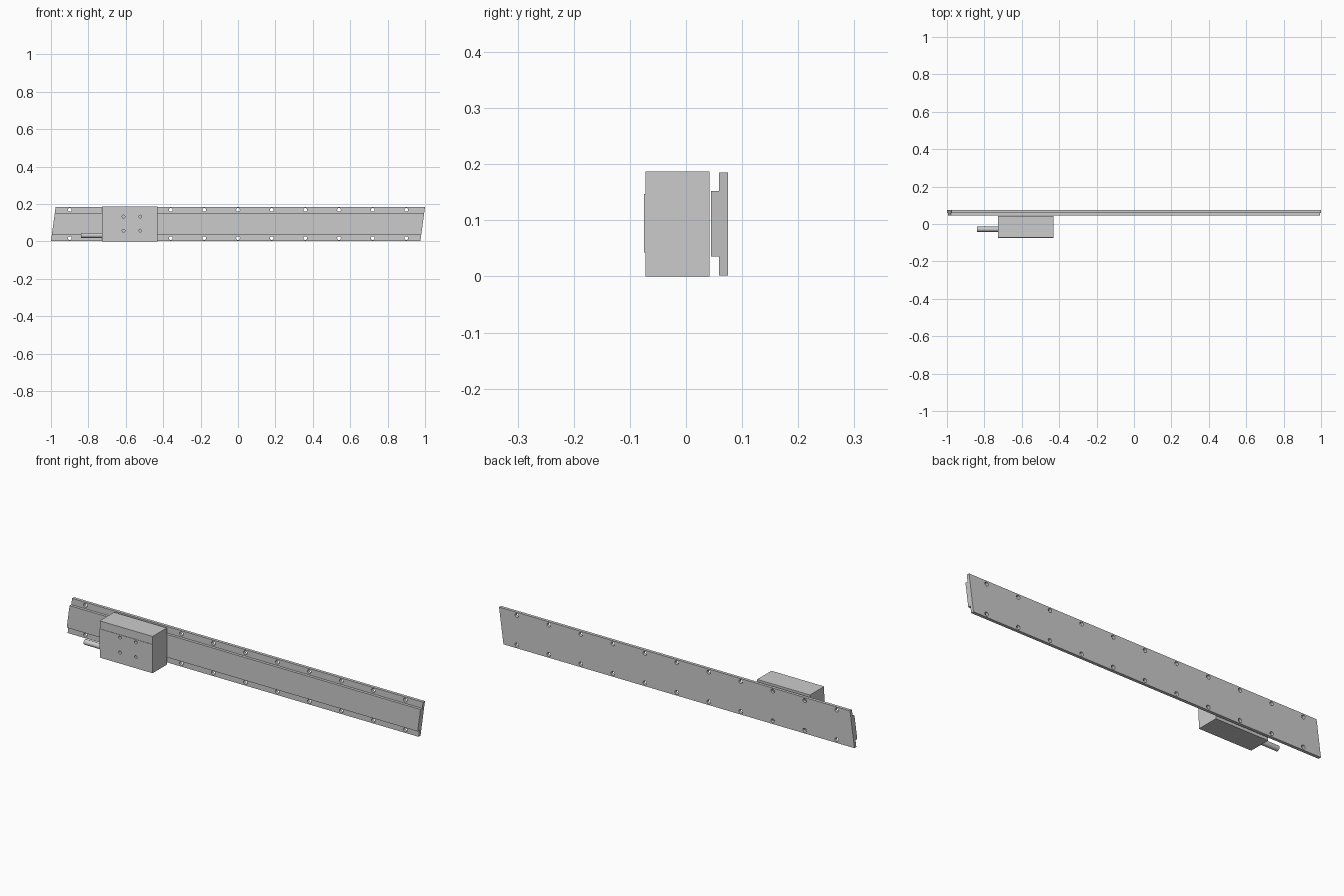
import bpy, bmesh
from math import radians
from mathutils import Matrix, Vector

if "Cube" in bpy.data.objects:
    bpy.data.objects.remove(bpy.data.objects["Cube"])


def make_object(name, bm):
    bmesh.ops.recalc_face_normals(bm, faces=bm.faces)
    mesh = bpy.data.meshes.new(name)
    bm.to_mesh(mesh)
    bm.free()
    obj = bpy.data.objects.new(name, mesh)
    bpy.context.collection.objects.link(obj)
    return obj


def prism(name, points, offset):
    """Extrude a closed outline by an offset vector."""
    bm = bmesh.new()
    face = bm.faces.new([bm.verts.new(p) for p in points])
    ext = bmesh.ops.extrude_face_region(bm, geom=[face])
    moved = [v for v in ext["geom"] if isinstance(v, bmesh.types.BMVert)]
    bmesh.ops.translate(bm, verts=moved, vec=Vector(offset))
    return make_object(name, bm)


def cylinders(name, centres, radius, depth, axis, sides=24):
    rot = Matrix.Rotation(radians(90), 4, axis)
    bm = bmesh.new()
    for c in centres:
        bmesh.ops.create_cone(bm, cap_ends=True, segments=sides, radius1=radius,
                              radius2=radius, depth=depth,
                              matrix=Matrix.Translation(c) @ rot)
    return make_object(name, bm)


def select_only(obj):
    bpy.ops.object.select_all(action='DESELECT')
    obj.select_set(True)
    bpy.context.view_layer.objects.active = obj


def cut(obj, cutter):
    mod = obj.modifiers.new("holes", 'BOOLEAN')
    mod.operation = 'DIFFERENCE'
    mod.solver = 'EXACT'
    mod.object = cutter
    select_only(obj)
    bpy.ops.object.modifier_apply(modifier=mod.name)
    bpy.data.objects.remove(cutter)
    bpy.ops.object.shade_smooth_by_angle(angle=radians(30))


Z0, Z1, SKEW = 0.002, 0.185, 0.025


def skewed_slab(name, y0, y1, z0, z1):
    """Slab whose ends lean along the shared slant of the track."""
    lean = lambda z: SKEW * (z - Z0) / (Z1 - Z0)
    a, b = lean(z0), lean(z1)
    pts = [(-1 + a, y0, z0), (1 - SKEW + a, y0, z0),
           (1 - SKEW + b, y0, z1), (-1 + b, y0, z1)]
    return prism(name, pts, (0, y1 - y0, 0))


# Track: slanted back plate with two rows of mounting holes
plate = skewed_slab("track_plate", 0.059, 0.0745, Z0, Z1)
cut(plate, cylinders("plate_cutter",
                     [(-0.9 + 0.18 * i, 0.067, z) for i in range(11) for z in (0.018, 0.169)],
                     0.010, 0.06, 'X'))

# Raised magnet cover along the middle of the plate
skewed_slab("magnet_cover", 0.045, 0.059, 0.036, 0.152)

# Sliding coil block with a slightly proud front pad and four blind holes
XL, XR = -0.727, -0.430
profile = [(0.042, 0), (0.042, 0.187), (-0.0725, 0.187), (-0.0725, 0.147),
           (-0.0745, 0.147), (-0.0745, 0.043), (-0.0725, 0.043), (-0.0725, 0)]
block = prism("coil_block", [(XL, y, z) for y, z in profile], (XR - XL, 0, 0))
cut(block, cylinders("block_cutter",
                     [(x, -0.0745, z) for x in (-0.612, -0.523) for z in (0.058, 0.133)],
                     0.0075, 0.06, 'X'))

# Cable leaving the end of the block
cable = cylinders("cable", [(-0.78, -0.028, 0.033)], 0.0135, 0.12, 'Y')
select_only(cable)
bpy.ops.object.shade_smooth_by_angle(angle=radians(30))
